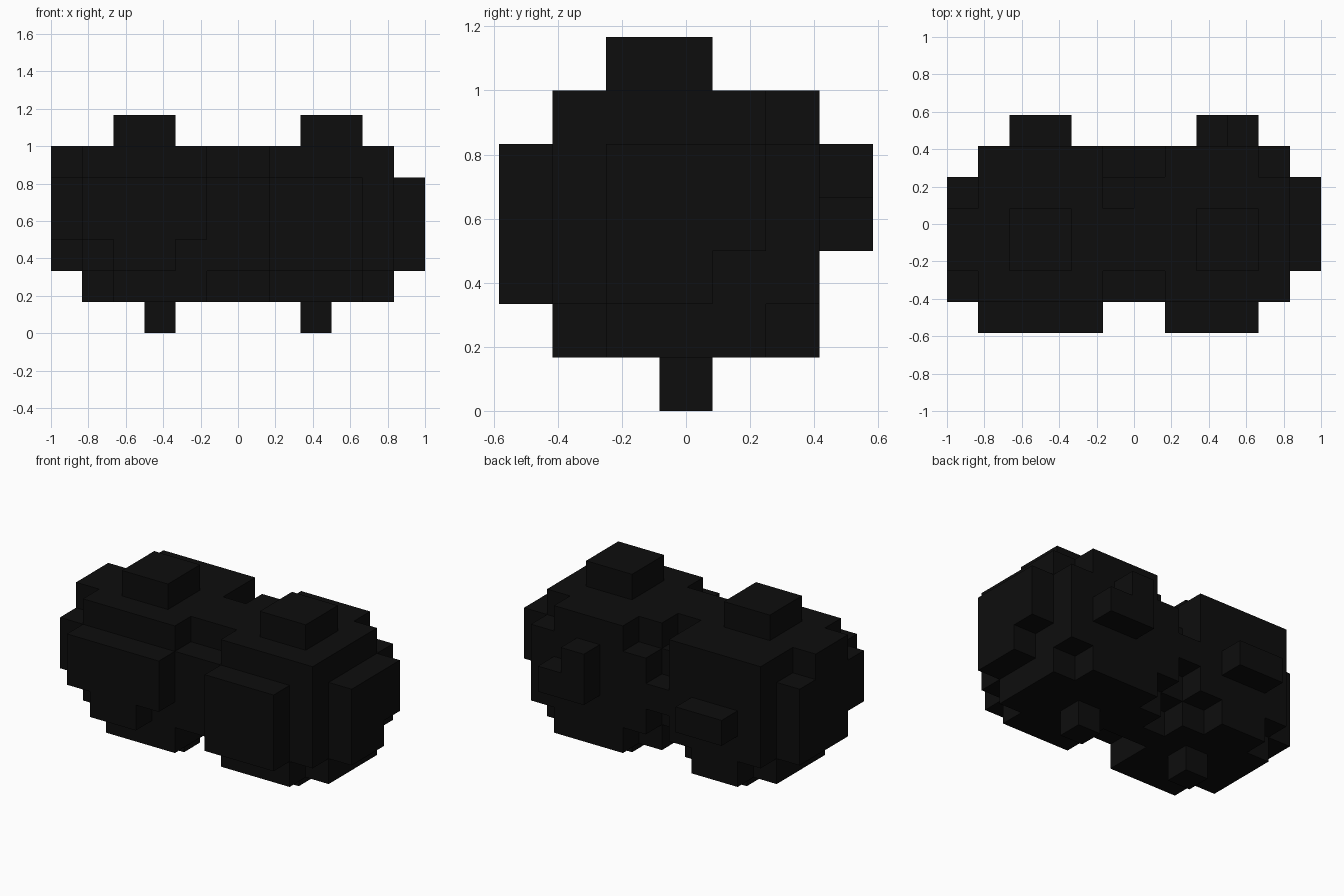
import bpy, bmesh
from mathutils import Vector

cube = bpy.data.objects.get("Cube")
if cube:
    bpy.data.objects.remove(cube, do_unlink=True)

U = 1 / 6  # size of one block

black = bpy.data.materials.new("black")
black.use_nodes = True
black.diffuse_color = (0.004, 0.004, 0.004, 1)
black.node_tree.nodes["Principled BSDF"].inputs["Base Color"].default_value = black.diffuse_color


def box(corner, size=(1, 1, 1)):
    """Grid cells of a box. x is 0 at the centre, y is 0 at the front, z is 0 at the floor."""
    return {(corner[0] + i, corner[1] + j, corner[2] + k)
            for i in range(size[0]) for j in range(size[1]) for k in range(size[2])}


def half():
    """The parts shared by both sides, laid out on +x."""
    return {
        # lobe with its two lower outer corners trimmed
        "lobe": box((1, 1, 1), (4, 5, 5)) - box((4, 1, 1)) - box((4, 5, 1)),
        "front_panel": box((1, 0, 2), (3, 1, 3)),
        "back_panel": box((2, 6, 3), (2, 1, 1)),
        "side_panel": box((5, 2, 2), (1, 3, 3)),
        "top_cap": box((2, 2, 6), (2, 2, 1)),
        "foot": box((2, 3, 0)),
    }


# Left side: trimmed upper back corner, notched side panel, raised back block
left = half()
left["lobe"] -= box((4, 5, 5))
left["side_panel"] -= box((5, 4, 2))
left["back_panel"] |= box((2, 6, 4))

# Right side: lower inner notches, wider front panel, larger side panel
right = half()
right["lobe"] -= box((1, 5, 1))
right["front_panel"] -= box((1, 0, 2))
right["front_panel"] |= box((4, 0, 3), (1, 1, 2))
right["side_panel"] |= box((5, 1, 3), (1, 1, 2)) | box((5, 2, 5), (1, 2, 1))

# Bridge between the lobes, stepping in toward the front and the back
bridge = box((-1, 3, 1), (2, 1, 5)) | box((-1, 2, 2), (2, 1, 4)) | box((-1, 1, 2), (2, 1, 3))
for x in (-1, 0):
    for y in (4, 5):
        low = y - 3 - x
        bridge |= box((x, y, low), (1, 1, 7 - 2 * low))

parts = {"bridge": bridge}
for name in left:
    parts["left_" + name] = left[name]
    parts["right_" + name] = {(-1 - x, y, z) for x, y, z in right[name]}

solid = set().union(*parts.values())


def build(name, part):
    """Make the outer skin of one part, leaving out faces buried in the model."""
    bm = bmesh.new()
    for cell in part:
        for axis in range(3):
            for sign in (-1, 1):
                near = list(cell)
                near[axis] += sign
                if tuple(near) in solid:
                    continue
                normal, a, b = Vector(), Vector(), Vector()
                normal[axis] = sign
                a[(axis + 1) % 3] = 1
                b[(axis + 2) % 3] = sign
                mid = Vector(cell) + Vector((0.5, -3, 0.5)) + normal / 2
                bm.faces.new([bm.verts.new((mid + (a * i + b * j) / 2) * U)
                              for i, j in ((-1, -1), (1, -1), (1, 1), (-1, 1))])
    bmesh.ops.remove_doubles(bm, verts=bm.verts, dist=0.001)
    bmesh.ops.dissolve_limit(bm, angle_limit=0.01, verts=bm.verts, edges=bm.edges)
    mesh = bpy.data.meshes.new(name)
    bm.to_mesh(mesh)
    bm.free()
    mesh.materials.append(black)
    bpy.context.collection.objects.link(bpy.data.objects.new(name, mesh))


for name, part in parts.items():
    build(name, part)
